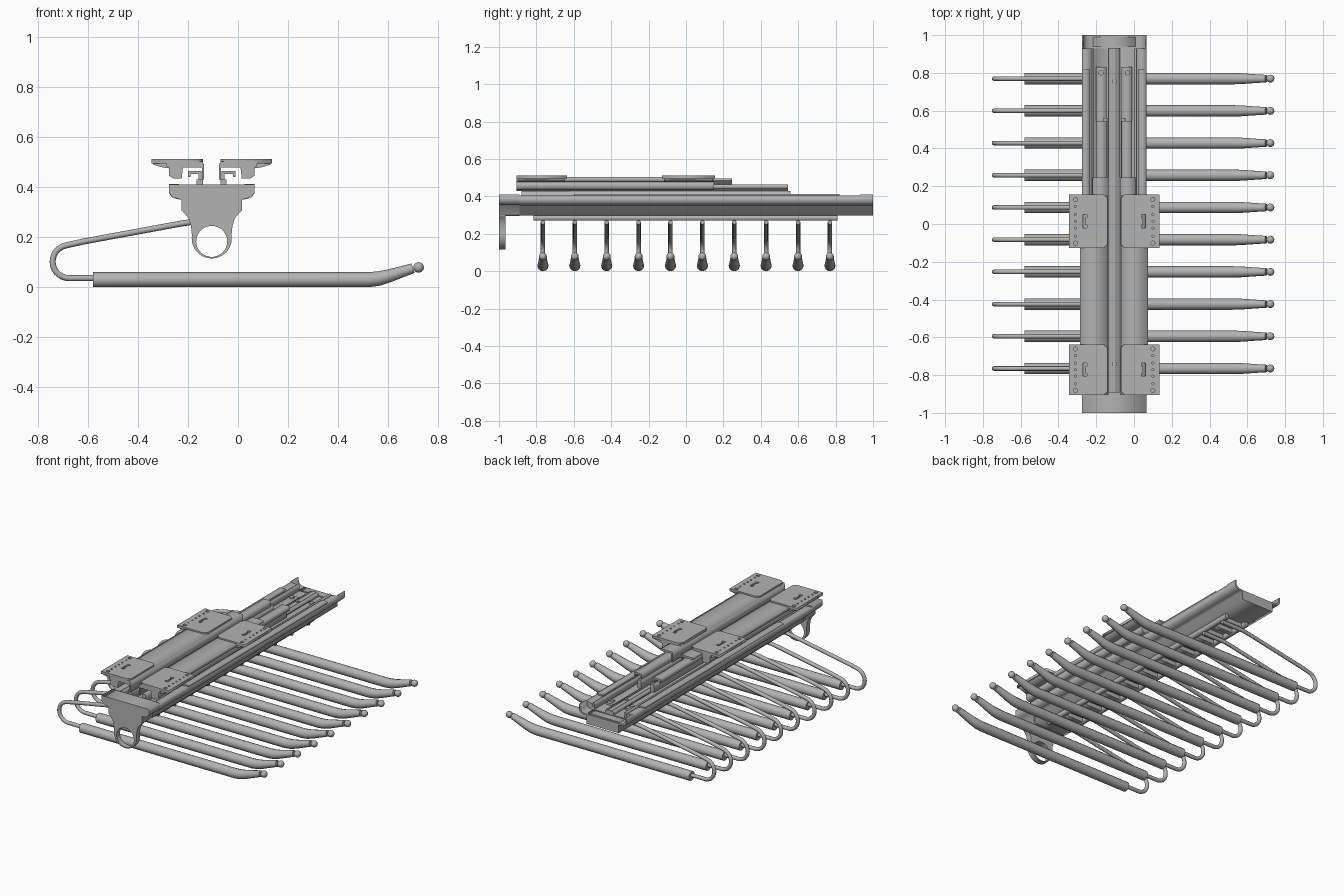
import bpy
from math import pi, cos, sin, radians

if "Cube" in bpy.data.objects:
    bpy.data.objects.remove(bpy.data.objects["Cube"], do_unlink=True)

CX = -0.105  # centre line of the slide

grey = bpy.data.materials.new("plain grey")
grey.use_nodes = True
grey.diffuse_color = (0.45, 0.45, 0.45, 1)
grey.node_tree.nodes["Principled BSDF"].inputs["Base Color"].default_value = (0.45, 0.45, 0.45, 1)


def to_mesh(ob, smooth=False):
    bpy.ops.object.select_all(action='DESELECT')
    bpy.context.view_layer.objects.active = ob
    ob.select_set(True)
    bpy.ops.object.convert(target='MESH')
    ob = bpy.context.object
    ob.data.materials.clear()
    ob.data.materials.append(grey)
    if smooth:
        bpy.ops.object.shade_smooth_by_angle(angle=radians(35))
    return ob


def curve_object(name, dims):
    cu = bpy.data.curves.new(name, 'CURVE')
    cu.dimensions = dims
    ob = bpy.data.objects.new(name, cu)
    bpy.context.collection.objects.link(ob)
    return ob, cu


def prism(name, outlines, a, b, axis='Y'):
    """Extrude outlines (later ones are holes) from a to b along an axis."""
    ob, cu = curve_object(name, '2D')
    cu.fill_mode = 'BOTH'
    cu.extrude = (b - a) / 2
    for pts in outlines:
        sp = cu.splines.new('POLY')
        sp.points.add(len(pts) - 1)
        for p, (u, v) in zip(sp.points, pts):
            p.co = (u, v, 0, 1)
        sp.use_cyclic_u = True
    if axis == 'Y':
        ob.rotation_euler = (pi / 2, 0, 0)
        ob.location.y = (a + b) / 2
    else:
        ob.location.z = (a + b) / 2
    return to_mesh(ob)


def rect(u0, u1, v0, v1):
    return [(u0, v0), (u1, v0), (u1, v1), (u0, v1)]


def circle(u, v, r, n=12, start=0, end=2 * pi):
    full = abs(end - start) > 6.28
    steps = n if full else n - 1
    return [(u + r * cos(start + (end - start) * i / steps),
             v + r * sin(start + (end - start) * i / steps)) for i in range(n)]


def box(name, x0, x1, y0, y1, z0, z1):
    return prism(name, [rect(x0, x1, z0, z1)], y0, y1)


def off(pts, s=1):
    """Offset points from the centre line, on side s."""
    return [(CX + s * d, z) for d, z in pts]


def mirrored(half):
    return off(half) + off(half[::-1], -1)


def tube(name, pts, radius):
    ob, cu = curve_object(name, '3D')
    cu.bevel_depth = radius
    cu.bevel_resolution = 4
    cu.use_fill_caps = True
    sp = cu.splines.new('POLY')
    sp.points.add(len(pts) - 1)
    for p, (x, z, r) in zip(sp.points, pts):
        p.co = (x, 0, z, 1)
        p.radius = r
    return to_mesh(ob, True)


# Fixed channel body, open at the top
wing = [(.17, .405), (.17, .375), (.16, .36), (.14, .352), (.115, .35), (.115, .298)]
prism("channel_body", [mirrored([(.115, .365), (.125, .40)] + wing)], -0.89, 0.93)
prism("back_end_tray", [mirrored([(.115, .36), (.145, .365), (.16, .38), (.163, .41), (.17, .41)] + wing[1:])],
      0.93, 1.0)
box("back_tray_insert", CX - .113, CX + .113, .94, .99, .355, .365)

# Front cap and pull ring
prism("front_cap", [mirrored([(.17, .41), (.17, .377), (.155, .358), (.12, .35), (.12, .305), (.105, .295)])],
      -1.0, -0.89)
ring = circle(CX, .195, .08, 28, pi * 0.95, pi * 2.05)
prism("pull_ring", [off([(.12, .31), (.105, .29), (.092, .275), (.083, .245)])[::-1][::-1] + ring[::-1]
                    + off([(.083, .245), (.092, .275), (.105, .29), (.12, .31)], -1),
                    circle(CX, .183, .062, 32)], -1.0, -0.965)

# Parts inside the channel
box("centre_spine", CX - .03, CX + .03, -.89, .93, .36, .385)
box("spine_rib", CX - .012, CX + .012, -.89, .93, .38, .39)
for y in (-.74, .755):
    prism("spine_screw", [circle(CX, y, .012)], .385, .396, 'Z')

# Telescoping runners and mounting plates, one set per side
for s in (-1, 1):
    side = "left" if s > 0 else "right"
    prism(side + "_inner_strip", [off(rect(.04, .095, .36, .378), s)], -.88, .83)
    prism(side + "_side_rib", [off(rect(.108, .118, .36, .405), s)], -.89, .93)
    prism(side + "_flange_cap", [off(rect(.13, .17, .40, .412), s)], -.6, .82)
    prism(side + "_strip_screw", [circle(CX + s * .07, .8, .014)], .378, .388, 'Z')
    prism(side + "_runner_foot", [off(rect(.035, .06, .375, .43), s)], -.88, .56)
    prism(side + "_middle_runner", [off([(.04, .42), (.052, .42), (.052, .453), (.085, .453),
                                         (.085, .44), (.095, .44), (.095, .465), (.04, .465)], s)], -.62, .545)
    prism(side + "_top_runner", [off([(.03, .43), (.038, .43), (.038, .482), (.115, .482),
                                      (.115, .495), (.03, .495)], s)], -.905, .245)
    prism(side + "_runner_bracket", [off([(.12, .435), (.155, .435), (.17, .445), (.17, .48), (.115, .48)], s)],
          -.905, .15)
    prism(side + "_top_slab", [off([(.035, .478), (.17, .478), (.18, .483), (.18, .503), (.035, .503)], s)],
          -.905, .15)
    for y0, y1 in ((-.905, -.637), (-.127, .155)):
        ym = (y0 + y1) / 2
        c = .02
        outline = off([(.035, y0 + c), (.035 + c, y0), (.24, y0), (.24, y1), (.035 + c, y1), (.035, y1 - c)], s)
        slot = off([(.145, ym - .035), (.165, ym - .035), (.165, ym + .035), (.145, ym + .035),
                    (.145, ym + .02), (.153, ym + .02), (.153, ym - .02), (.145, ym - .02)], s)
        holes = [circle(CX + s * .205, y0 + (y1 - y0) * t, .006, 8) for t in (.22, .37, .5, .63, .78)]
        holes += [circle(CX + s * .205, y0 + (y1 - y0) * t, .011, 10) for t in (.09, .91)]
        prism(side + "_mounting_plate", [outline, slot] + holes, .495, .512, 'Z')
        prism(side + "_plate_underside", [off([(.17, .475), (.195, .478), (.235, .49), (.235, .495), (.17, .495)], s)],
              y0 + .01, y1 - .01)

# Ladder-like hanger carrier under the channel
for s in (-1, 1):
    prism("carrier_rail", [off(rect(.062, .085, .27, .30), s)], -.815, .81)
for i in range(20):
    y = -.765 + i * .085
    if y < .8:
        box("carrier_rung", CX - .065, CX + .065, y - .014, y + .014, .272, .30)

# Hanger arms: bent wire, padded sleeve and ball tip
bend = circle(-.675, .102, .066, 14, 1.5 * pi, .58 * pi)
wire = tube("hanger_wire", [(-.56, .036, 1)] + [(x, z, 1) for x, z in bend]
            + [(-.62, .182, 1), (-.24, .252, 1), (-.19, .26, 1), (-.03, .262, 1)], .012)
sleeve = tube("hanger_sleeve", [(-.58, .03, 1), (.52, .03, 1), (.56, .034, .97), (.60, .044, .88),
                                (.65, .06, .76), (.70, .076, .66)], .03)
bpy.ops.mesh.primitive_uv_sphere_add(segments=16, ring_count=10, radius=.021, location=(.722, 0, .079))
tip = bpy.context.object
tip.name = "hanger_tip"
tip.data.materials.append(grey)
bpy.ops.object.shade_smooth()
for i in range(10):
    for part in (wire, sleeve, tip):
        ob = part if i == 0 else part.copy()
        if i:
            bpy.context.collection.objects.link(ob)
        ob.location.y = -.765 + i * .1705
